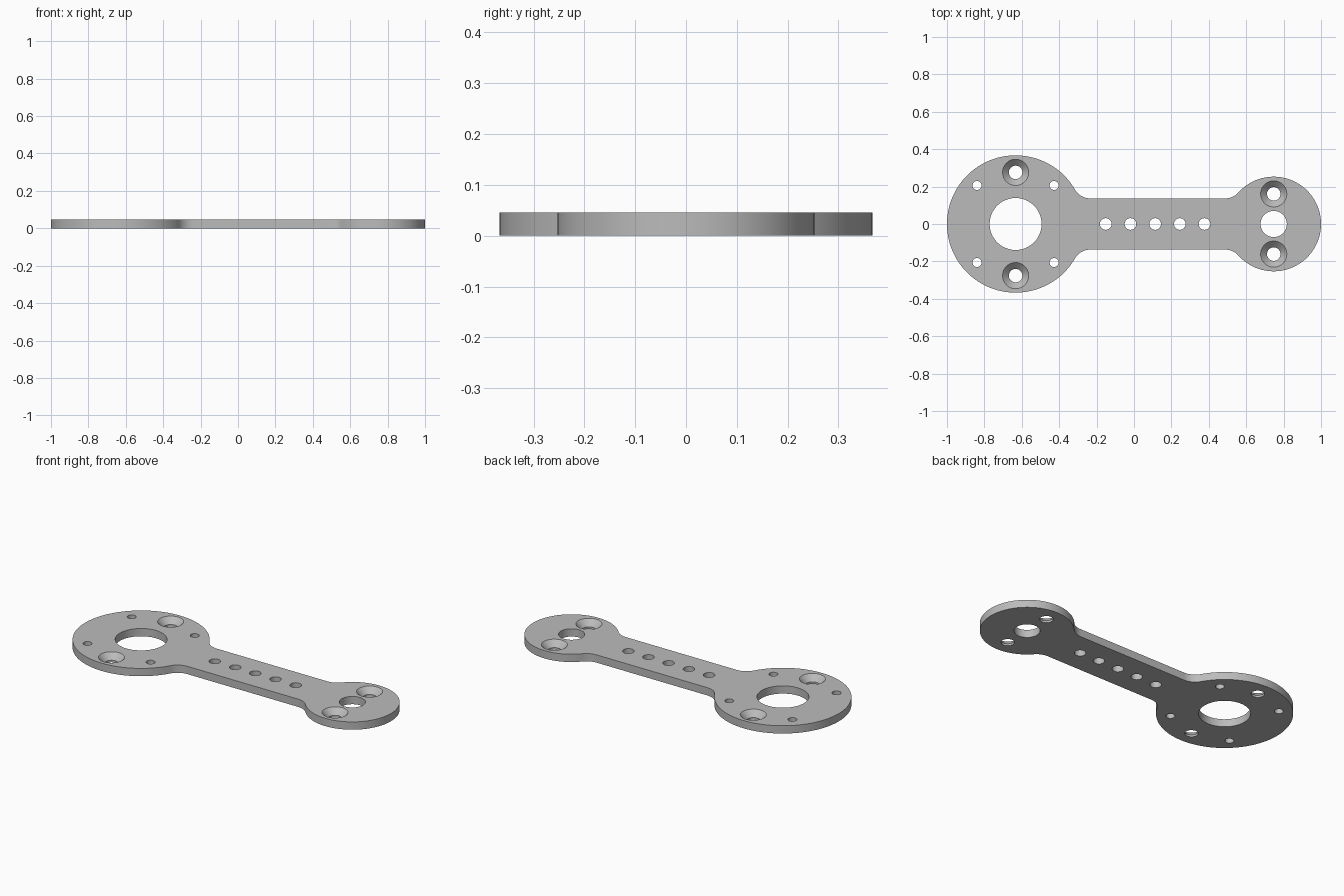
import bpy, bmesh
from math import sin, cos, pi, sqrt, atan2, radians

old = bpy.data.objects.get("Cube")
if old:
    bpy.data.objects.remove(old)

THICK = 0.046
HALF_BAR = 0.137
FILLET = 0.093
BIG_X, BIG_R = -0.633, 0.367
SMALL_X, SMALL_R = 0.747, 0.253


def arc(cx, cy, r, a0, a1, n):
    return [(cx + r * cos(a0 + (a1 - a0) * i / n), cy + r * sin(a0 + (a1 - a0) * i / n))
            for i in range(n + 1)]


def circle(cx, cy, r, n=48):
    return arc(cx, cy, r, 0, 2 * pi, n)[:-1]


def half_end(cx, r, side):
    """Upper half of one round end, from its tip to the fillet's end on the bar."""
    dy = HALF_BAR + FILLET
    dx = sqrt((r + FILLET) ** 2 - dy ** 2)
    a = atan2(dy, dx)
    pts = arc(0, 0, r, pi, a, 48) + arc(dx, dy, FILLET, a + pi, 1.5 * pi, 12)[1:]
    return [(cx + side * x, y) for x, y in pts]


# Outline: both ends along the top, then mirrored along the bottom
upper = half_end(BIG_X, BIG_R, 1) + half_end(SMALL_X, SMALL_R, -1)[::-1]
outline = upper + [(x, -y) for x, y in upper[-2:0:-1]]

bm = bmesh.new()
bottom_edges, top_edges = [], []


def wall(levels):
    """Join rings of points, given as (points, z), from bottom to top."""
    rings = [[bm.verts.new((x, y, z)) for x, y in pts] for pts, z in levels]
    n = len(rings[0])
    for lo, hi in zip(rings, rings[1:]):
        for i in range(n):
            j = (i + 1) % n
            bm.faces.new((lo[i], lo[j], hi[j], hi[i]))
    for ring, store in ((rings[0], bottom_edges), (rings[-1], top_edges)):
        store.extend(bm.edges.get((ring[i], ring[(i + 1) % n])) for i in range(n))


def hole(x, y, r):
    wall([(circle(x, y, r), 0), (circle(x, y, r), THICK)])


def countersunk_hole(x, y, r=0.036, head=0.07):
    wall([(circle(x, y, r), 0), (circle(x, y, r), THICK - (head - r)),
          (circle(x, y, head), THICK)])


wall([(outline, 0), (outline, THICK)])

# Centre holes and screw holes of both ends
hole(BIG_X, 0, 0.139)
hole(SMALL_X, 0, 0.07)
for s in (-1, 1):
    countersunk_hole(BIG_X, s * 0.276)
    countersunk_hole(SMALL_X, s * 0.161)
    for t in (-1, 1):
        hole(BIG_X + s * 0.206, t * 0.206, 0.024)

# Row of holes along the bar
for i in range(5):
    hole(-0.151 + i * 0.132, 0, 0.031)

# Flat top and bottom
for edges in (bottom_edges, top_edges):
    bmesh.ops.triangle_fill(bm, edges=edges, use_beauty=True)
bmesh.ops.recalc_face_normals(bm, faces=bm.faces)

mesh = bpy.data.meshes.new("arm_plate")
bm.to_mesh(mesh)
bm.free()
plate = bpy.data.objects.new("arm_plate", mesh)
bpy.context.collection.objects.link(plate)

mat = bpy.data.materials.new("plain_grey")
mat.use_nodes = True
grey = (0.5, 0.5, 0.5, 1)
mat.diffuse_color = grey
mat.node_tree.nodes["Principled BSDF"].inputs["Base Color"].default_value = grey
mesh.materials.append(mat)

# Smooth round walls with sharp rims
bpy.ops.object.select_all(action="DESELECT")
plate.select_set(True)
bpy.context.view_layer.objects.active = plate
bpy.ops.object.shade_smooth_by_angle(angle=radians(30))
